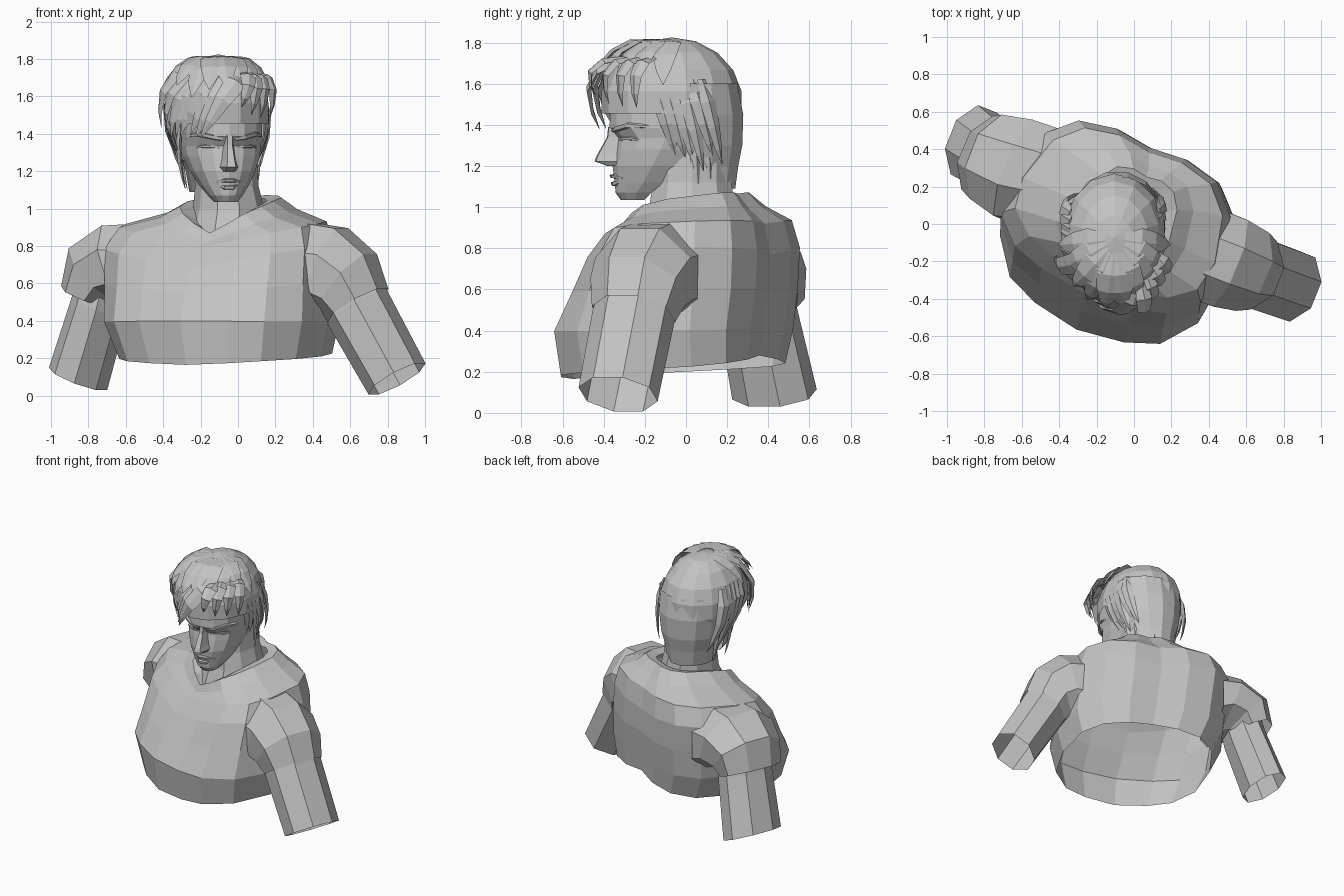
import bpy, bmesh, math, random
from mathutils import Vector, Matrix

random.seed(4)
cube = bpy.data.objects.get("Cube")
if cube:
    bpy.data.objects.remove(cube)

clay = bpy.data.materials.new("clay grey")
clay.use_nodes = True
clay.diffuse_color = (0.55, 0.55, 0.55, 1)
clay.node_tree.nodes["Principled BSDF"].inputs["Base Color"].default_value = (0.55, 0.55, 0.55, 1)


def finish(name, bm, loc=(0, 0, 0), turn=0):
    """Store a bmesh as a flat shaded object."""
    bmesh.ops.recalc_face_normals(bm, faces=bm.faces[:])
    mesh = bpy.data.meshes.new(name)
    bm.to_mesh(mesh)
    bm.free()
    mesh.materials.append(clay)
    obj = bpy.data.objects.new(name, mesh)
    obj.location = loc
    obj.rotation_euler.z = math.radians(turn)
    bpy.context.collection.objects.link(obj)
    return obj


def add_loft(bm, rings, closed=True, caps=()):
    rows = [[bm.verts.new(p) for p in ring] for ring in rings]
    n = len(rows[0])
    for a, b in zip(rows, rows[1:]):
        for i in range(n if closed else n - 1):
            j = (i + 1) % n
            bm.faces.new((a[i], a[j], b[j], b[i]))
    for k in caps:
        bm.faces.new(rows[k])


def loft(name, rings, closed=True, caps=(), **place):
    bm = bmesh.new()
    add_loft(bm, rings, closed, caps)
    return finish(name, bm, **place)


def flip(points):
    return [(-x, y, z) for x, y, z in points]


# Shirt: one half outline, scaled per level and mirrored; the last rings turn in to the neck
outline = [(0, -.67), (.26, -.63), (.44, -.56), (.58, -.38), (.61, -.1),
           (.54, .19), (.4, .32), (.2, .36), (0, .34)]
# lean, width, front depth, back depth, then height at front, side and back
levels = [(.02, .89, .98, .98, .165, .21, .28), (0, 1, 1.02, 1.02, .4, .4, .42),
          (-.02, 1, .87, 1.07, .55, .6, .6), (-.04, 1.01, .73, 1.07, .68, .8, .77),
          (-.03, .92, .59, 1.0, .79, .92, .92), (0, .58, .52, .8, .82, .98, .99),
          (.01, .41, .48, .63, .87, 1.04, 1.065), (.01, .28, .38, .48, .84, 1.02, 1.05)]
rings = []
for lean, w, df, db, zf, zs, zb in levels:
    half = []
    for i, (x, y) in enumerate(outline):
        t = i / (len(outline) - 1)
        z = zf * (1 - t) * (1 - 2 * t) + zs * 4 * t * (1 - t) + zb * t * (2 * t - 1)
        half.append((x * w, y * (df if y < 0 else db), z))
    rings.append([(x + lean, y, z) for x, y, z in half + flip(half[-2:0:-1])])
loft("shirt_body", rings, loc=(-.03, .06, 0), turn=-24)


# Sleeves and arms: eight sided tubes, open at the ends
def tube(name, stations, sides=8):
    rings = []
    for centre, normal, r_up, r_side in stations:
        n = Vector(normal).normalized()
        h = n.cross(Vector((0, 0, 1))).normalized()
        k = h.cross(n)
        angles = [math.tau * (i + .5) / sides for i in range(sides)]
        rings.append([Vector(centre) + h * r_side * math.cos(a) + k * r_up * math.sin(a)
                      for a in angles])
    return loft(name, rings)


tube("left_sleeve", [((.41, -.17, .66), (.9, -.35, 0), .28, .27),
                     ((.49, -.2, .655), (.85, -.35, -.25), .27, .27),
                     ((.585, -.235, .59), (.7, -.3, -.6), .23, .245),
                     ((.64, -.255, .48), (.5, -.2, -.85), .185, .21)])
tube("left_arm", [((.6, -.22, .6), (.6, -.25, -.75), .18, .19),
                  ((.64, -.255, .47), (.5, -.2, -.87), .18, .205),
                  ((.85, -.33, .09), (.5, -.2, -.87), .17, .2)])
tube("right_sleeve", [((-.5, .27, .67), (-.9, .35, 0), .27, .28),
                      ((-.62, .29, .69), (-.85, .35, -.3), .25, .3),
                      ((-.74, .34, .64), (-.65, .25, -.65), .22, .26),
                      ((-.79, .36, .53), (-.35, .15, -.9), .155, .23)])
tube("right_arm", [((-.7, .33, .65), (-.45, .2, -.85), .15, .18),
                   ((-.74, .35, .48), (-.38, .15, -.92), .15, .2),
                   ((-.855, .43, .09), (-.38, .15, -.92), .16, .215)])

# Neck
neck = []
for x, y, z, rx, ry in [(-.06, .02, .82, .23, .27), (-.05, .03, 1.0, .19, .22),
                        (-.06, .03, 1.12, .17, .2), (-.07, .03, 1.35, .17, .2)]:
    neck.append([(x + rx * math.cos(a * math.tau / 10), y + ry * math.sin(a * math.tau / 10), z)
                 for a in range(10)])
loft("neck", neck)

# Face: rows of height, half width and front depth
head = dict(loc=(-.09, -.05, 0), turn=8)
rows = [(1.035, .06, -.27), (1.07, .09, -.295), (1.12, .125, -.3), (1.2, .17, -.31),
        (1.28, .2, -.3), (1.335, .21, -.29), (1.385, .21, -.325), (1.5, .21, -.32),
        (1.62, .19, -.25)]
rings = []
for z, hw, yf in rows:
    s = hw / .2
    half = [(hw * fx, yf + fy * s, z)
            for fx, fy in [(0, 0), (.4, .02), (.75, .08), (.97, .2), (1, .36)]]
    rings.append(flip(half[:0:-1]) + half)
loft("face", rings, closed=False, caps=(0, -1), **head)

# Nose: narrow bridge widening to the wings
nose = [[(-w, -.27, z), (-w * .45, y, z), (w * .45, y, z), (w, -.27, z)]
        for z, w, y in [(1.39, .03, -.33), (1.34, .03, -.335), (1.25, .045, -.385),
                        (1.222, .055, -.395), (1.2, .045, -.33)]]
loft("nose", nose, caps=(0, -1), **head)


# Lips, brows and eyelids: tapered bars across the face
def bar(name, points, height, depth):
    rings = []
    for i, p in enumerate(points):
        s = .3 if i in (0, len(points) - 1) else 1
        x, y, z = p
        rings.append([(x, y + .04, z + height * s), (x, y - depth * s, z + height * .3),
                      (x, y - depth * s * .7, z - height * s * .6), (x, y + .04, z - height * s)])
    return loft(name, rings, caps=(0, -1), **head)


bar("upper_lip", [(-.075, -.27, 1.14), (-.025, -.305, 1.152), (.025, -.305, 1.152), (.075, -.27, 1.14)], .016, .016)
bar("lower_lip", [(-.065, -.27, 1.13), (-.025, -.305, 1.115), (.025, -.305, 1.115), (.065, -.27, 1.13)], .017, .01)
for side, s in (("right", -1), ("left", 1)):
    bar(side + "_brow", [(s * .03, -.315, 1.368), (s * .09, -.3, 1.385), (s * .15, -.255, 1.4), (s * .19, -.19, 1.39)], .02, .012)
    bar(side + "_eyelid", [(s * .045, -.28, 1.325), (s * .085, -.27, 1.335), (s * .13, -.24, 1.335), (s * .16, -.21, 1.325)], .014, .01)

# Hair cap, cut away around the face and below the ears
bm = bmesh.new()
bmesh.ops.create_uvsphere(bm, u_segments=14, v_segments=9, radius=1)
bmesh.ops.transform(bm, verts=bm.verts[:], matrix=Matrix.Translation((-.105, -.07, 1.51))
                    @ Matrix.Diagonal((.28, .345, .315, 1)))
cut = []
for f in bm.faces:
    c = f.calc_center_median()
    if c.z < 1.3 or (c.y < -.05 and c.z < 1.48):
        cut.append(f)
bmesh.ops.delete(bm, geom=cut, context="FACES")
finish("hair_cap", bm)

# Hair at the back of the head and nape
nape = []
for z, hw, yb in [(1.6, .25, .255), (1.45, .25, .285), (1.3, .225, .28), (1.2, .19, .26), (1.09, .17, .245)]:
    nape.append([(-.09 + hw * math.cos(math.pi * i / 7), .02 + (yb - .02) * math.sin(math.pi * i / 7), z)
                 for i in range(8)])
loft("nape_hair", nape, closed=False)


# Locks: tapered blades along a bent path, flat against the head
def lock(bm, p0, p1, p2, width, thick=.015):
    p0, p1, p2 = Vector(p0), Vector(p1), Vector(p2)
    rings = []
    for t, taper in ((0, .5), (.3, 1), (.6, .8), (.85, .45), (1, .04)):
        p = p0 * (1 - t) ** 2 + p1 * 2 * t * (1 - t) + p2 * t * t
        along = ((p1 - p0) * (1 - t) + (p2 - p1) * t).normalized()
        side = along.cross(p - Vector((-.1, -.05, 1.4))).normalized()
        out = side.cross(along)
        a, b = side * width * taper, out * thick * taper
        rings.append([p + a, p + b, p - a, p - b])
    add_loft(bm, rings, caps=(0, -1))


def jig(size=.02):
    return random.uniform(-size, size)


# Fringe swept from a left parting over to the right, with a short left part
bm = bmesh.new()
for i in range(9):
    t = i / 8
    lock(bm, (.04 - .24 * t, -.3 + .14 * t, 1.72 + .06 * t),
         (-.03 - .43 * t, -.57 + .28 * t, 1.7 + jig()),
         (-.2 - .21 * t, -.42 + .25 * t, 1.41 + jig(.04)), .06)
for i in range(4):
    t = i / 3
    lock(bm, (.03 + .06 * t, -.27 + .12 * t, 1.73), (.09 + .14 * t, -.55 + .27 * t, 1.72),
         (.02 + .15 * t, -.44 + .2 * t, 1.53 - .05 * t + jig()), .045)
finish("fringe", bm)

# Locks lying over the crown
bm = bmesh.new()
for i in range(10):
    a = math.radians(185 + 170 * i / 9)
    c, s = math.cos(a), math.sin(a)
    lock(bm, (-.1 + .05 * c, -.08 + .08 * s, 1.81), (-.105 + .21 * c, -.08 + .29 * s, 1.82),
         (-.105 + .3 * c, -.08 + .37 * s, 1.63 + jig(.04)), .075)
finish("crown_locks", bm)

# Hanging locks behind the temples and over both ears
bm = bmesh.new()
for i in range(6):
    y = -.08 + .045 * i
    drop = 1.2 + jig(.06)
    lock(bm, (.13, y - .07, 1.62), (.19, y - .02, 1.45), (.1, y + .03, drop), .045)
    lock(bm, (-.34, y - .08, 1.66), (-.44, y - .04, 1.5), (-.29, y + .02, drop), .045)
for x, y in ((.1, .04), (.08, .1), (-.28, -.08), (-.27, .05)):
    lock(bm, (x * 1.1, y, 1.45), (x * 1.2, y, 1.3), (x, y + .02, 1.1), .03)
finish("side_locks", bm)
